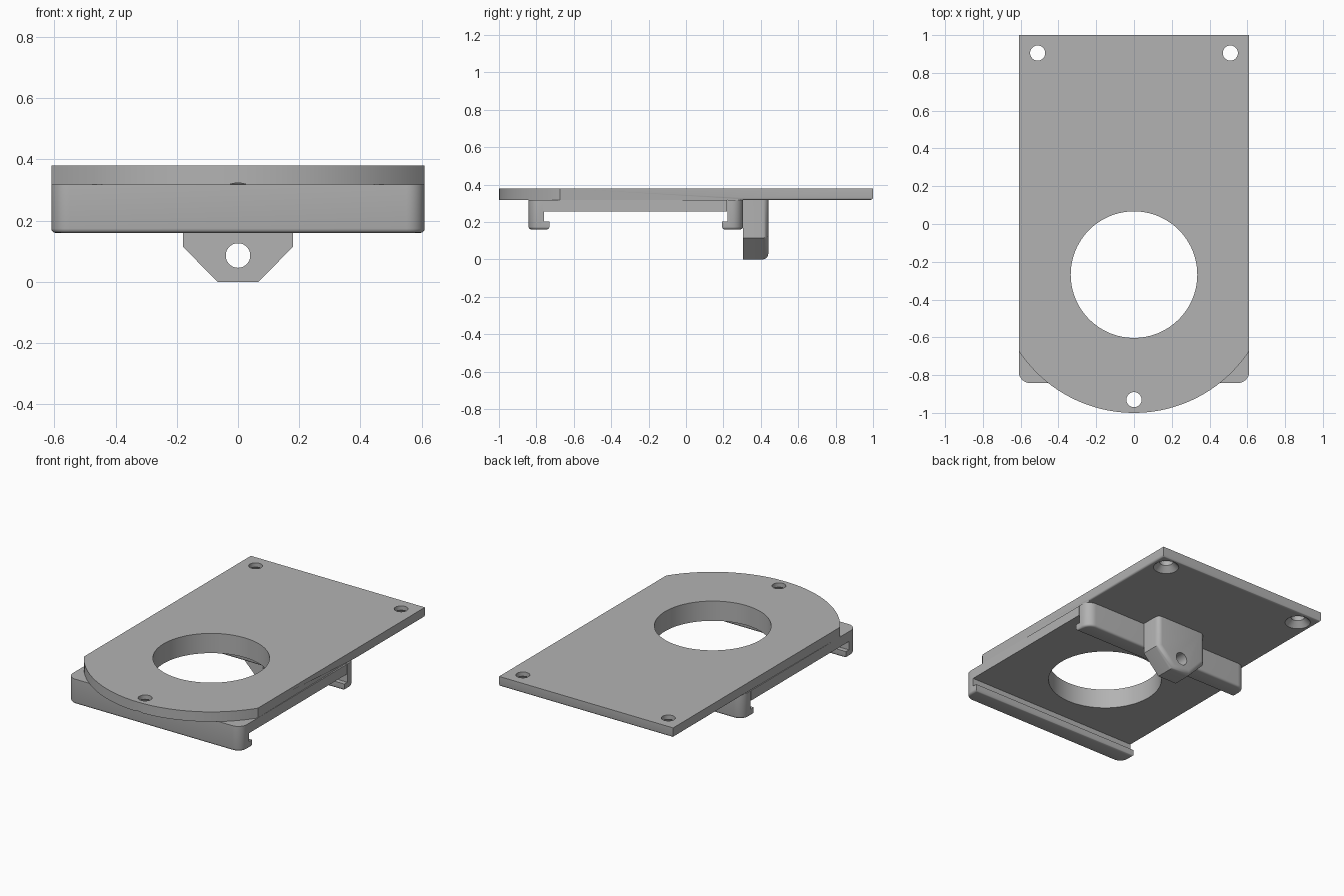
import bpy, bmesh, math
from mathutils import Matrix, Vector

cube = bpy.data.objects.get("Cube")
if cube:
    bpy.data.objects.remove(cube, do_unlink=True)

gray = bpy.data.materials.new("plain gray")
gray.use_nodes = True
gray.diffuse_color = (0.45, 0.45, 0.45, 1)
gray.node_tree.nodes["Principled BSDF"].inputs["Base Color"].default_value = gray.diffuse_color

HALF = 0.61                       # half width of the plate
TOP, UNDER, POCKET = 0.38, 0.318, 0.255
CENTRE = Vector((0, -0.268, 0))   # centre of the large opening and front arc


def make_object(name, bm):
    bmesh.ops.recalc_face_normals(bm, faces=bm.faces)
    mesh = bpy.data.meshes.new(name)
    bm.to_mesh(mesh)
    bm.free()
    mesh.materials.append(gray)
    obj = bpy.data.objects.new(name, mesh)
    bpy.context.collection.objects.link(obj)
    return obj


def prism(outline, axis, lo, hi):
    """Extrude a 2D outline along x, y or z."""
    def place(p, d):
        return {"x": (d, *p), "y": (p[0], d, p[1]), "z": (*p, d)}[axis]
    bm = bmesh.new()
    face = bm.faces.new([bm.verts.new(place(p, lo)) for p in outline])
    ext = bmesh.ops.extrude_face_region(bm, geom=[face])
    moved = [g for g in ext["geom"] if isinstance(g, bmesh.types.BMVert)]
    bmesh.ops.translate(bm, verts=moved, vec=place((0, 0), hi - lo))
    return bm


def round_edges(bm, test, radius, segments=4):
    """Round the edges whose two end points both pass the test."""
    edges = [e for e in bm.edges if test(e.verts[0].co, e.verts[1].co)]
    bmesh.ops.bevel(bm, geom=edges, offset=radius, segments=segments,
                    profile=0.5, affect='EDGES', clamp_overlap=True)


def cutter(name, position, r_low, r_high, depth, sides=48, along_y=False):
    bm = bmesh.new()
    turn = Matrix.Rotation(math.pi / 2, 4, 'X') if along_y else Matrix()
    bmesh.ops.create_cone(bm, cap_ends=True, segments=sides, radius1=r_low,
                          radius2=r_high, depth=depth,
                          matrix=Matrix.Translation(position) @ turn)
    obj = make_object(name, bm)
    obj.hide_render = True
    obj.hide_set(True)
    return obj


def finish(obj, cutters=()):
    """Cut the holes, then shade smooth with sharp edges kept."""
    bpy.ops.object.select_all(action='DESELECT')
    bpy.context.view_layer.objects.active = obj
    obj.select_set(True)
    for c in cutters:
        mod = obj.modifiers.new(c.name, 'BOOLEAN')
        mod.operation, mod.solver, mod.object = 'DIFFERENCE', 'EXACT', c
        bpy.ops.object.modifier_apply(modifier=mod.name)
    bpy.ops.object.shade_smooth_by_angle(angle=math.radians(35))


# Hole cutters: one large opening and three countersunk screw holes
opening = cutter("opening_cutter", CENTRE + Vector((0, 0, 0.3)), 0.335, 0.335, 0.4, 96)
screw_cutters = []
for x, y in ((-0.51, 0.905), (0.51, 0.905), (0, -0.93)):
    screw_cutters.append(cutter("screw_cutter", (x, y, 0.35), 0.04, 0.04, 0.2))
    screw_cutters.append(cutter("countersink_cutter", (x, y, UNDER + 0.015), 0.085, 0.035, 0.05))

# Main plate: square back, arc at the front
radius = 1 + CENTRE.y
swing = math.asin(HALF / radius)
steps = 40
arc = []
for i in range(steps + 1):
    a = -swing + 2 * swing * i / steps
    arc.append((radius * math.sin(a), CENTRE.y - radius * math.cos(a)))
bm = prism(arc + [(HALF, 0.305), (HALF, 1), (-HALF, 1), (-HALF, 0.305)], "z", UNDER, TOP)
round_edges(bm, lambda a, b: max(a.z, b.z) < UNDER + 0.001 and min(a.y, b.y) > 0.3
            and max(a.y, b.y) > 0.9, 0.012, 3)
finish(make_object("main_plate", bm), [opening] + screw_cutters)

# Thicker middle block between the rails
bm = prism([(-HALF, -0.76), (HALF, -0.76), (HALF, 0.22), (-HALF, 0.22)], "z", POCKET, UNDER)
finish(make_object("middle_block", bm), [opening])


# Hooked rails, facing each other
def rail(name, outer, direction):
    profile = [(0, UNDER), (0, 0.16), (0.112, 0.16), (0.112, 0.202), (0.082, 0.202), (0.082, UNDER)]
    bm = prism([(outer + direction * y, z) for y, z in profile], "x", -HALF, HALF)
    # outer upright corners, then the underside rim
    round_edges(bm, lambda a, b: abs(a.x - b.x) < 0.001 and abs(a.y - outer) < 0.001
                and abs(b.y - outer) < 0.001, 0.06, 8)
    round_edges(bm, lambda a, b: max(a.z, b.z) < 0.161, 0.014, 3)
    finish(make_object(name, bm))


rail("front_rail", -0.842, 1)
rail("back_rail", 0.305, -1)

# Hanging lug with a cross hole
half_lug = [(0.18, UNDER), (0.18, 0.115), (0.067, 0)]
bm = prism(half_lug + [(-x, z) for x, z in reversed(half_lug)], "y", 0.305, 0.44)
round_edges(bm, lambda a, b: min(a.y, b.y) > 0.43 and min(a.z, b.z) < UNDER - 0.01, 0.03, 5)
lug_hole = cutter("lug_hole_cutter", (0, 0.37, 0.086), 0.04, 0.04, 0.4, along_y=True)
finish(make_object("hanging_lug", bm), [lug_hole])
